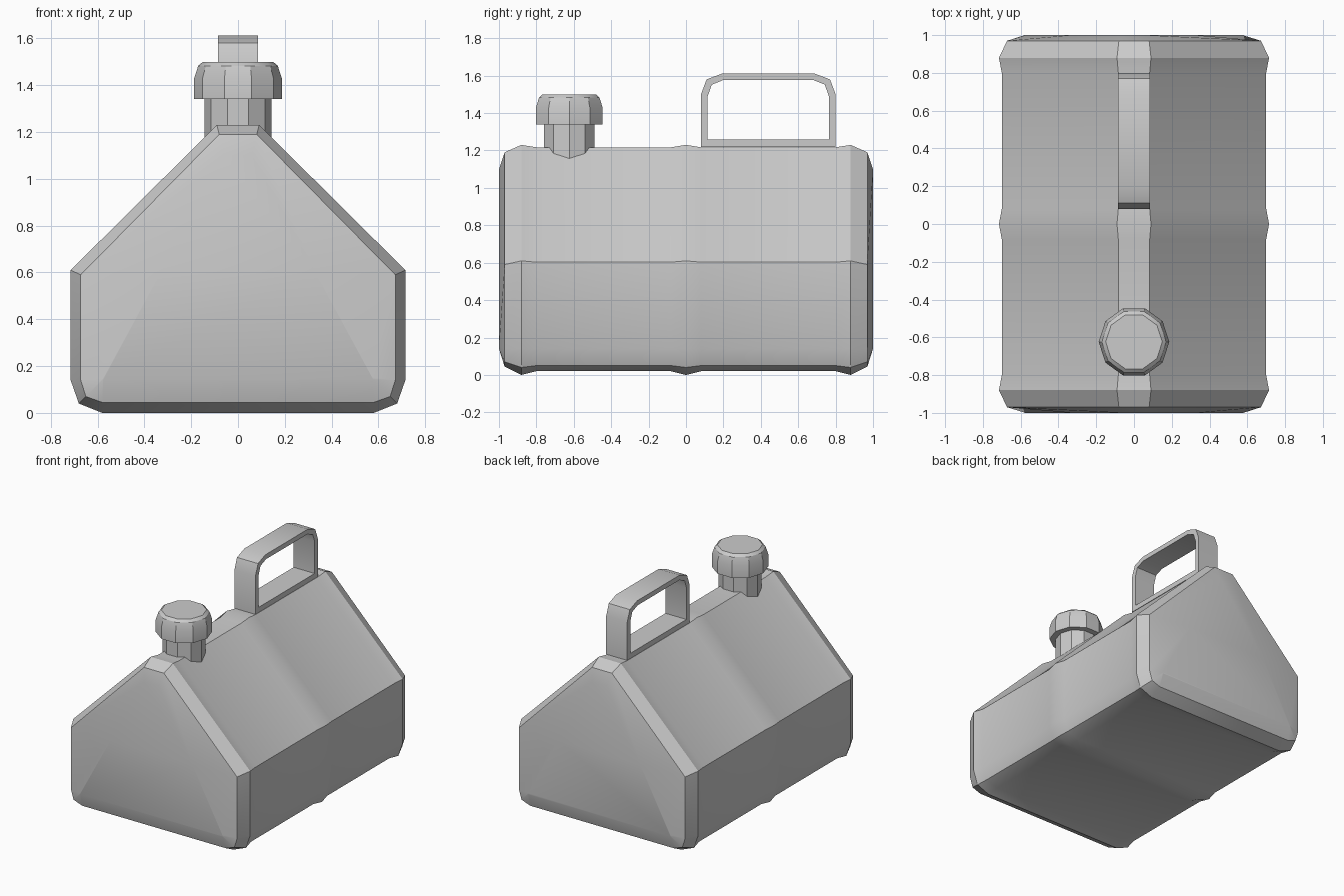
import bpy, bmesh, math

cube = bpy.data.objects.get("Cube")
if cube:
    bpy.data.objects.remove(cube)

grey = bpy.data.materials.new("light grey plastic")
grey.use_nodes = True
grey.diffuse_color = (0.6, 0.6, 0.6, 1)
grey.node_tree.nodes["Principled BSDF"].inputs["Base Color"].default_value = (0.6, 0.6, 0.6, 1)


def loft(name, rings, closed=False, angle=30):
    """Skin a list of equal-length point rings; cap the ends or join them."""
    bm = bmesh.new()
    loops = [[bm.verts.new(p) for p in ring] for ring in rings]
    pairs = list(zip(loops, loops[1:]))
    if closed:
        pairs.append((loops[-1], loops[0]))
    else:
        bm.faces.new(loops[0])
        bm.faces.new(loops[-1])
    for a, b in pairs:
        for i in range(len(a)):
            j = (i + 1) % len(a)
            bm.faces.new((a[i], a[j], b[j], b[i]))
    bmesh.ops.remove_doubles(bm, verts=bm.verts, dist=0.0005)
    bmesh.ops.recalc_face_normals(bm, faces=bm.faces)
    mesh = bpy.data.meshes.new(name)
    bm.to_mesh(mesh)
    bm.free()
    mesh.materials.append(grey)
    obj = bpy.data.objects.new(name, mesh)
    bpy.context.collection.objects.link(obj)
    bpy.ops.object.select_all(action='DESELECT')
    obj.select_set(True)
    bpy.context.view_layer.objects.active = obj
    bpy.ops.object.shade_smooth_by_angle(angle=math.radians(angle))
    return obj


def section(half, y):
    """Mirror a half outline (x, z) into a full ring at y."""
    return [(x, y, z) for x, z in half] + [(-x, y, z) for x, z in reversed(half)]


# Tank body: house-shaped outline with raised ribs at the middle and ends
rib = [(0.58, 0), (0.68, 0.04), (0.715, 0.14), (0.715, 0.61), (0.09, 1.23)]
wall = [(0.57, 0.02), (0.665, 0.05), (0.70, 0.14), (0.70, 0.603), (0.083, 1.217)]
rim = [(0.58, 0.045), (0.65, 0.07), (0.672, 0.14), (0.672, 0.59), (0.08, 1.19)]
crown = [(0.575, 0.14), (0.578, 0.142), (0.574, 0.15), (0.33, 0.60), (0.06, 1.10)]
half_body = [(crown, 1.0), (rim, 0.97), (rib, 0.88), (wall, 0.80), (wall, 0.08)]
stations = [(s, -y) for s, y in half_body] + [(rib, 0)] + half_body[::-1]
loft("tank_body", [section(s, y) for s, y in stations])

# Carrying handle: rectangular loop with clipped upper corners
outer = [(0.36, 1.22), (0.36, 1.50), (0.33, 1.58), (0.245, 1.612)]
inner = [(0.324, 1.258), (0.324, 1.49), (0.302, 1.552), (0.24, 1.577)]


def handle_ring(half, x):
    pts = half + [(-y, z) for y, z in reversed(half)]
    return [(x, 0.44 + y, z) for y, z in pts]


w = 0.085
loft("carry_handle", [handle_ring(outer, -w), handle_ring(outer, w),
                      handle_ring(inner, w), handle_ring(inner, -w)], closed=True)


# Ten-sided spout neck and screw cap
def turned(name, profile, sides=10):
    step = math.tau / sides
    loft(name, [[(r * math.cos(i * step), -0.624 + r * math.sin(i * step), z)
                 for i in range(sides)] for r, z in profile])


turned("spout_neck", [(0.143, 1.08), (0.143, 1.36)])
turned("screw_cap", [(0.187, 1.34), (0.187, 1.43), (0.17, 1.483), (0.15, 1.50)])
